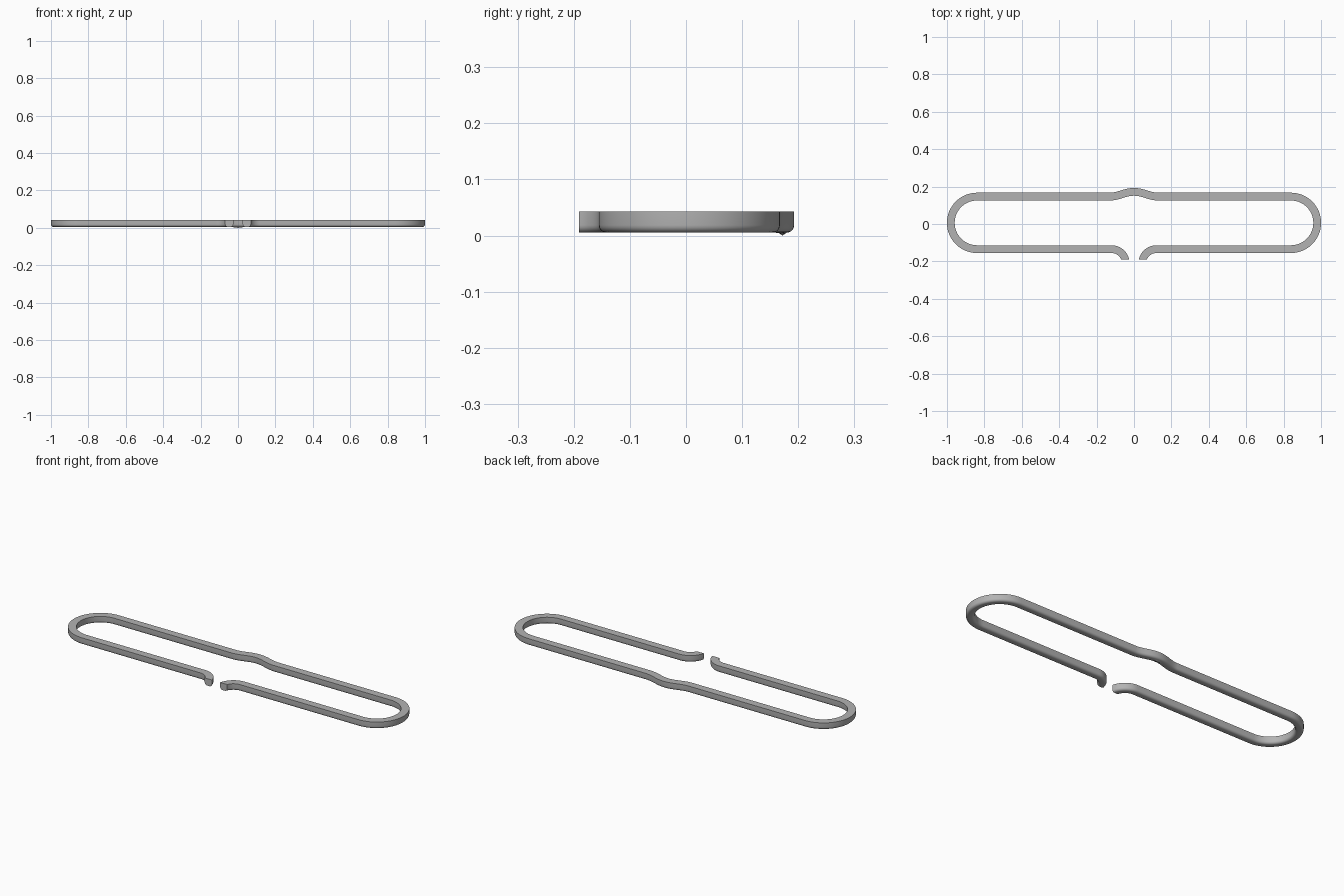
import bpy, bmesh, math

if "Cube" in bpy.data.objects:
    bpy.data.objects.remove(bpy.data.objects["Cube"])

W = 0.0208           # half width of the band
TOP, LOW = 0.043, 0.005
FILLET = 0.0135

# Cross-section: flat top, straight sides, rounded lower corners, (side offset, z)
section = [(W, TOP)]
for i in range(6):
    a = math.radians(90 * i / 5)
    section.append((W - FILLET + FILLET * math.cos(a), LOW + FILLET - FILLET * math.sin(a)))
section += [(0.0, LOW)] + [(-s, z) for s, z in reversed(section)]

CY, R, CX = 0.006, 0.1405, 0.839   # end bend
HX, HY, HR = 0.12, -0.2105, 0.076  # hook bend
CUT = -0.191

# Right half centreline: (x, y, outward normal x, normal y)
path = []
for i in range(17):                # bump
    t = i / 16
    x = 0.13 * t
    y = CY + R + 0.0255 * (0.5 + 0.5 * math.cos(math.pi * t))
    slope = -0.0255 * 0.5 * math.pi / 0.13 * math.sin(math.pi * t)
    n = math.hypot(slope, 1)
    path.append((x, y, -slope / n, 1 / n))
for i in range(33):                # round end
    a = math.radians(90 - 180 * i / 32)
    path.append((CX + R * math.cos(a), CY + R * math.sin(a), math.cos(a), math.sin(a)))
for i in range(11):                # hook
    a = math.radians(6.8 * i)
    path.append((HX - HR * math.sin(a), HY + HR * math.cos(a), math.sin(a), -math.cos(a)))


def ring(x, y, nx, ny):
    """One cross-section of the band; the middle of the bump dips a little."""
    dip = 0.005 * max(0, 1 - abs(x) / 0.04) if y > 0 else 0
    return [(x + s * nx, y + s * ny, z - (dip if s == 0 else 0)) for s, z in section]


rings = [ring(*p) for p in path]
# Straight cut at the hook tip
rings.append([(HX - math.sqrt((HR - s) ** 2 - (CUT - HY) ** 2), CUT, z) for s, z in section])
left = [[(-x, y, z) for x, y, z in r] for r in reversed(rings[1:])]
rings = left + rings

# Sweep the section along the whole loop
bm = bmesh.new()
vs = [[bm.verts.new(c) for c in r] for r in rings]
n = len(section)
for a, b in zip(vs, vs[1:]):
    for j in range(n):
        k = (j + 1) % n
        bm.faces.new((a[j], a[k], b[k], b[j]))
bm.faces.new(vs[0])
bm.faces.new(vs[-1])
bmesh.ops.recalc_face_normals(bm, faces=bm.faces)
mesh = bpy.data.meshes.new("open_loop_band")
bm.to_mesh(mesh)
bm.free()

grey = bpy.data.materials.new("grey metal")
grey.diffuse_color = (0.45, 0.45, 0.45, 1)
grey.use_nodes = True
grey.node_tree.nodes["Principled BSDF"].inputs["Base Color"].default_value = grey.diffuse_color
mesh.materials.append(grey)
band = bpy.data.objects.new("open_loop_band", mesh)
bpy.context.collection.objects.link(band)
bpy.context.view_layer.objects.active = band
band.select_set(True)
bpy.ops.object.shade_smooth_by_angle(angle=math.radians(35))
